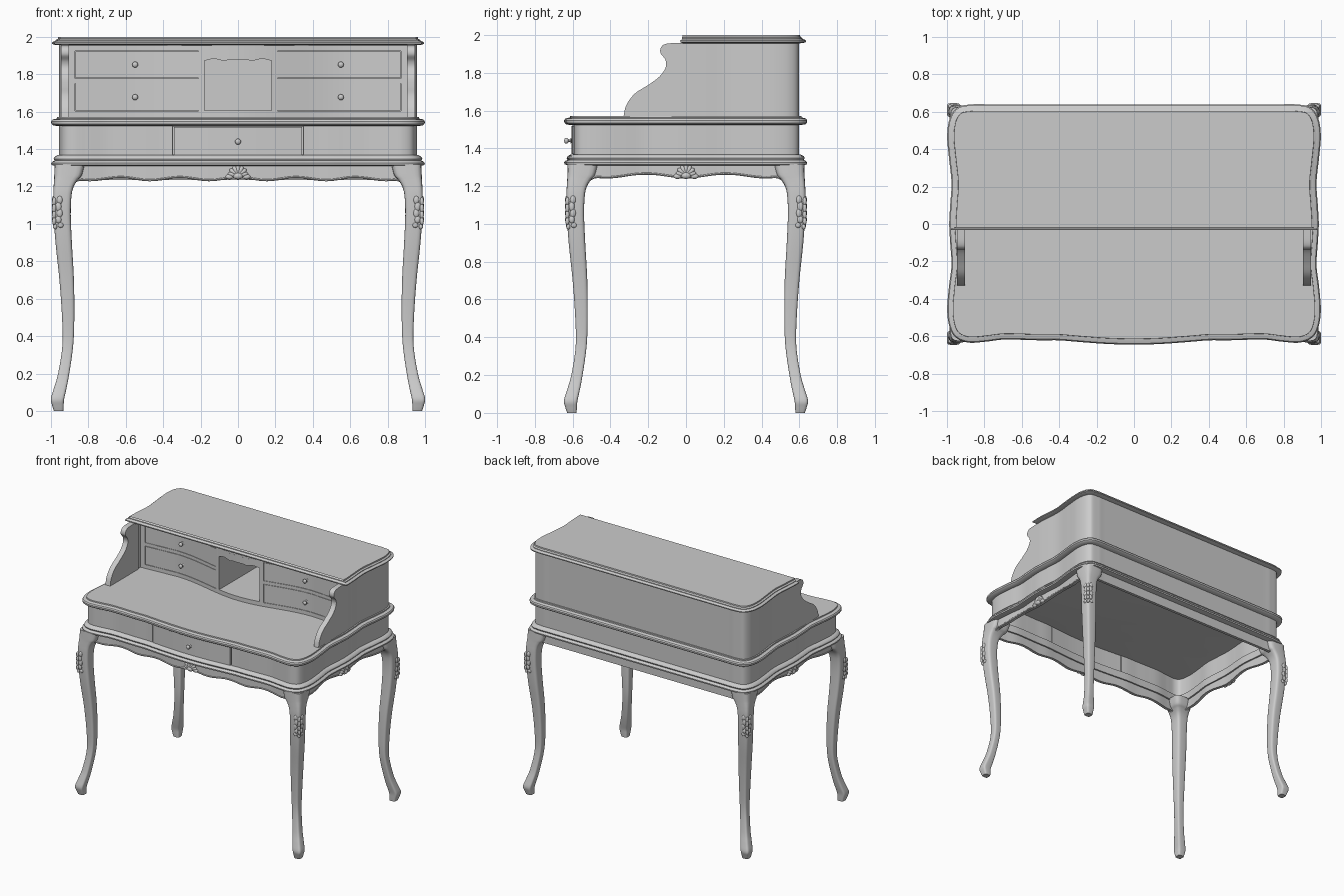
import bpy, bmesh
from math import sin, cos, pi, radians
from mathutils import Vector, Matrix

if "Cube" in bpy.data.objects:
    bpy.data.objects.remove(bpy.data.objects["Cube"])


def finish(name, bm):
    bmesh.ops.recalc_face_normals(bm, faces=bm.faces)
    me = bpy.data.meshes.new(name)
    bm.to_mesh(me)
    bm.free()
    ob = bpy.data.objects.new(name, me)
    bpy.context.collection.objects.link(ob)
    return ob


def loft(name, rings, wrap=False):
    bm = bmesh.new()
    vs = [[bm.verts.new(p) for p in r] for r in rings]
    n = len(vs[0])
    for i in range(len(vs) - (0 if wrap else 1)):
        a, b = vs[i], vs[(i + 1) % len(vs)]
        for j in range(n):
            bm.faces.new((a[j], a[(j + 1) % n], b[(j + 1) % n], b[j]))
    if not wrap:
        bm.faces.new(vs[0])
        bm.faces.new(vs[-1])
    return finish(name, bm)


def spline(pts, n, closed):
    P = [Vector(p) for p in pts]
    m, out = len(P), []
    for i in range(m if closed else m - 1):
        if closed:
            q = [P[(i + k) % m] for k in (-1, 0, 1, 2)]
        else:
            q = [P[min(max(i + k, 0), m - 1)] for k in (-1, 0, 1, 2)]
        for s in range(n):
            t = s / n
            out.append(0.5 * (2 * q[1] + (q[2] - q[0]) * t + (2 * q[0] - 5 * q[1] + 4 * q[2] - q[3]) * t * t
                              + (3 * q[1] - q[0] - 3 * q[2] + q[3]) * t ** 3))
    return out if closed else out + [P[-1]]


def inset(poly, d):
    out, m = [], len(poly)
    for i, p in enumerate(poly):
        e1 = (p - poly[i - 1]).normalized()
        e2 = (poly[(i + 1) % m] - p).normalized()
        n1, n2 = Vector((-e1.y, e1.x)), Vector((-e2.y, e2.x))
        out.append(p + d * (n1 + n2) / (1 + n1.dot(n2)))
    return out


def stack(name, poly, profile, wrap=False):
    return loft(name, [[(p.x, p.y, z) for p in inset(poly, d)] for d, z in profile], wrap)


def stretch(poly, test):
    m = len(poly)
    s = next(i for i in range(m) if test(poly[i]) and not test(poly[i - 1]))
    idx = []
    while test(poly[s % m]):
        idx.append(s % m)
        s += 1
    return idx


def wall(name, poly, test, a, b, zb, zt):
    A, B = inset(poly, a), inset(poly, b)
    return loft(name, [[(A[i].x, A[i].y, zb(poly[i])), (A[i].x, A[i].y, zt),
                        (B[i].x, B[i].y, zt), (B[i].x, B[i].y, zb(poly[i]))] for i in stretch(poly, test)])


def box(name, x0, x1, y0, y1, z0, z1):
    return loft(name, [[(x0, y0, z), (x1, y0, z), (x1, y1, z), (x0, y1, z)] for z in (z0, z1)])


def blobs(name, mats):
    bm = bmesh.new()
    for m in mats:
        bmesh.ops.create_uvsphere(bm, u_segments=14, v_segments=8, radius=1, matrix=m)
    return finish(name, bm)


def ell(loc, size):
    return Matrix.Translation(loc) @ Matrix.Diagonal((*size, 1))


# Serpentine desk outline, right half mirrored
half = [(0, -.645), (.15, -.641), (.3, -.63), (.4, -.622), (.5, -.622), (.6, -.619), (.7, -.618), (.8, -.63),
        (.885, -.634), (.95, -.609), (.985, -.555), (.999, -.46), (.989, -.33), (.976, -.22), (.983, -.1),
        (.988, 0), (.983, .1), (.976, .22), (.989, .35), (.999, .47), (.985, .565), (.94, .625), (.86, .64),
        (.78, .64), (.6, .64), (.3, .64), (0, .64)]
outline = spline(half + [(-x, y) for x, y in half[-2:0:-1]], 14, True)

# Desktop, drawer case, centre drawer and lower moulding
stack("desktop", outline, [(.06, 1.52), (.035, 1.523), (.01, 1.527), (.001, 1.535), (0, 1.548), (.006, 1.557),
                           (.018, 1.561), (.03, 1.563), (.031, 1.572)])
wall("drawer_case", outline, lambda p: abs(p.x) > .353 or p.y > 0, .042, .062, lambda p: 1.36, 1.53)
wall("centre_drawer", outline, lambda p: abs(p.x) < .35 and p.y < 0, .038, .062, lambda p: 1.369, 1.519)
stack("lower_moulding", outline, [(.08, 1.31), (.02, 1.31), (.002, 1.315), (0, 1.326), (.008, 1.334),
                                  (.018, 1.338), (.013, 1.348), (.018, 1.358), (.035, 1.368),
                                  (.08, 1.37)], True)


# Scalloped aprons with a bead along the lower edge
def drop(t):
    t = min(max(t, 0), 1)
    return .05 * t * t


def front_edge(p):
    return 1.236 + .008 * cos(abs(p.x) * 20) - drop((abs(p.x) - .82) / .09)


def side_edge(p):
    return 1.25 - .01 * cos(p.y * 15) - drop((abs(p.y) - .46) / .09)


aprons = [("front_apron", lambda p: p.y < -.5 and abs(p.x) < .91, front_edge),
          ("right_apron", lambda p: p.x > .9 and abs(p.y) < .55, side_edge),
          ("left_apron", lambda p: p.x < -.9 and abs(p.y) < .55, side_edge),
          ("back_apron", lambda p: p.y > .5 and abs(p.x) < .91, lambda p: 1.235)]
path = inset(outline, .046)
for name, test, edge in aprons:
    wall(name, outline, test, .045, .068, edge, 1.315)
    if name != "back_apron":
        idx = [i for i in stretch(outline, test) if abs(outline[i].x) < .87 or abs(outline[i].y) < .51][::2]
        cu = bpy.data.curves.new(name + "_bead", 'CURVE')
        cu.dimensions, cu.bevel_depth, cu.bevel_resolution = '3D', .005, 1
        sp = cu.splines.new('POLY')
        sp.points.add(len(idx) - 1)
        for pt, i in zip(sp.points, idx):
            pt.co = (path[i].x, path[i].y, edge(outline[i]) + .007, 1)
        bpy.context.collection.objects.link(bpy.data.objects.new(name + "_bead", cu))

# Cabriole legs (z, centre, half width) with carved knees
sections = [(0, .604, .025), (.03, .608, .031), (.065, .610, .036), (.12, .596, .034), (.2, .577, .030),
            (.35, .555, .029), (.5, .553, .033), (.7, .561, .039), (.9, .577, .044), (1.05, .585, .046),
            (1.15, .584, .049), (1.2, .577, .054), (1.235, .565, .064), (1.26, .554, .074), (1.318, .545, .081)]
smooth = spline(sections, 4, False)


def power(v):
    return abs(v) ** .42 * (1 if v > 0 else -1)


for sx, xn in ((1, "right"), (-1, "left")):
    for sy, yn in ((-1, "front"), (1, "back")):
        rings = [[(sx * (c + .355 + w * power(cos(a))), sy * (c + w * power(sin(a))), z)
                  for a in [2 * pi * (k + .5) / 20 for k in range(20)]] for z, c, w in smooth]
        loft(f"{yn}_{xn}_leg", rings)
        mats = []
        for k, (z, r) in enumerate([(1.12, .022), (1.085, .026), (1.05, .024), (1.015, .02), (.985, .014)]):
            e = .983 if z > 1 else .978
            mats.append(ell((sx * e, sy * (e - .355), z), (.011, .011, r)))
            o = .03 - .006 * (k % 2)
            mats.append(ell((sx * (e - o), sy * (e - .352), z + .008), (.015, .009, r)))
            mats.append(ell((sx * (e + .003), sy * (e - .355 - o), z + .008), (.009, .015, r)))
        blobs(f"{yn}_{xn}_knee_carving", mats)

# Shell carvings at the centre of the aprons
for name, loc, rz in (("front", (0, -.602, 1.26), 0), ("right", (.946, 0, 1.26), 90), ("left", (-.946, 0, 1.26), -90)):
    base = Matrix.Translation(loc) @ Matrix.Rotation(radians(rz), 4, 'Z')
    mats = [base @ Matrix.Rotation(radians(k * 27), 4, 'Y') @ ell((0, 0, .027), (.014, .014, .028))
            for k in range(-3, 4)]
    mats += [base @ ell((s * .045, 0, -.008), (.022, .013, .014)) for s in (-1, 1)]
    mats.append(base @ ell((0, -.004, -.004), (.028, .016, .018)))
    blobs(name + "_shell_carving", mats)

# Upper cabinet: wrapped wall, top slab and scrolled brackets
rear = [p for p in outline if p.y > -.025]
start = next(i for i in range(len(rear)) if rear[i].x > 0)
rear = [Vector((-.987, -.036)), Vector((.987, -.036))] + rear[start:] + rear[:start]
wall("cabinet_wall", outline, lambda p: p.y > .01, .042, .075, lambda p: 1.568, 1.96)
stack("cabinet_top", rear, [(.05, 1.955), (.02, 1.957), (.006, 1.962), (.005, 1.97), (.012, 1.975),
                            (.024, 1.979), (.024, 1.984), (.036, 1.99), (.037, 2.0)])
scroll = spline([(-.33, 1.57), (-.315, 1.63), (-.27, 1.69), (-.2, 1.735), (-.14, 1.78), (-.107, 1.83),
                 (-.11, 1.87), (-.135, 1.905), (-.13, 1.938), (-.1, 1.954), (-.03, 1.958)], 5, False)
scroll += [Vector((.03, 1.958)), Vector((.03, 1.57))]
for s, n in ((1, "right"), (-1, "left")):
    loft(n + "_scroll_bracket", [[(s * x, p.x, p.y) for p in scroll] for x in (.903, .9453)])


# Curved cabinet front: stiles, rails, drawers, knobs and centre cubby
def front_y(x):
    t = min(abs(x) / .6, 1)
    return .085 * (.5 - .5 * cos(pi * t)) - (.02 * (abs(x) - .6) / .3 if abs(x) > .6 else 0)


def panel(name, x0, x1, z0, z1, dy=0., t=.025):
    rings = []
    for k in range(33):
        x = x0 + (x1 - x0) * k / 32
        y, zb = front_y(x) + dy, z0(x) if callable(z0) else z0
        rings.append([(x, y, zb), (x, y, z1), (x, y + t, z1), (x, y + t, zb)])
    return loft(name, rings)


def knob(name, x, y, z):
    blobs(name, [ell((x, y - .024, z), (.016, .012, .016)), ell((x, y - .01, z), (.006, .02, .006)),
                 ell((x, y, z), (.014, .004, .014))])


for s, n in ((1, "right"), (-1, "left")):
    panel(n + "_drawer_backing", *sorted((s * .185, s * .915)), 1.568, 1.95, .02, .02)
    panel(n + "_inner_stile", *sorted((s * .18, s * .21)), 1.568, 1.925)
    panel(n + "_outer_stile", *sorted((s * .871, s * .92)), 1.568, 1.925)
    for z0, z1, zn in ((1.568, 1.603, "bottom"), (1.752, 1.778, "middle")):
        panel(f"{n}_{zn}_rail", *sorted((s * .21, s * .871)), z0, z1)
    for z0, z1, zn in ((1.6055, 1.7495, "lower"), (1.7805, 1.9225, "upper")):
        panel(f"{n}_{zn}_drawer", *sorted((s * .2125, s * .8685)), z0, z1)
        knob(f"{n}_{zn}_knob", s * .55, front_y(.55), (z0 + z1) / 2)
    box(n + "_cubby_side", *sorted((s * .18, s * .195)), .02, .56, 1.57, 1.95)
knob("centre_knob", 0, -.609, 1.44)
panel("cabinet_top_rail", -.92, .92, 1.925, 1.958)
panel("cubby_valance", -.18, .18, lambda x: 1.876 + .006 * cos((abs(x) - .13) * 45) * (abs(x) > .06), 1.93)
panel("cubby_sill", -.18, .18, 1.568, 1.605)
box("cubby_floor", -.185, .185, .02, .56, 1.59, 1.604)
box("cubby_ceiling", -.185, .185, .02, .56, 1.9, 1.915)

# Smooth shading with sharp edges kept
bpy.ops.object.select_all(action='DESELECT')
for ob in bpy.context.scene.objects:
    if ob.type == 'MESH':
        ob.select_set(True)
        bpy.context.view_layer.objects.active = ob
bpy.ops.object.shade_smooth_by_angle(angle=radians(35))
